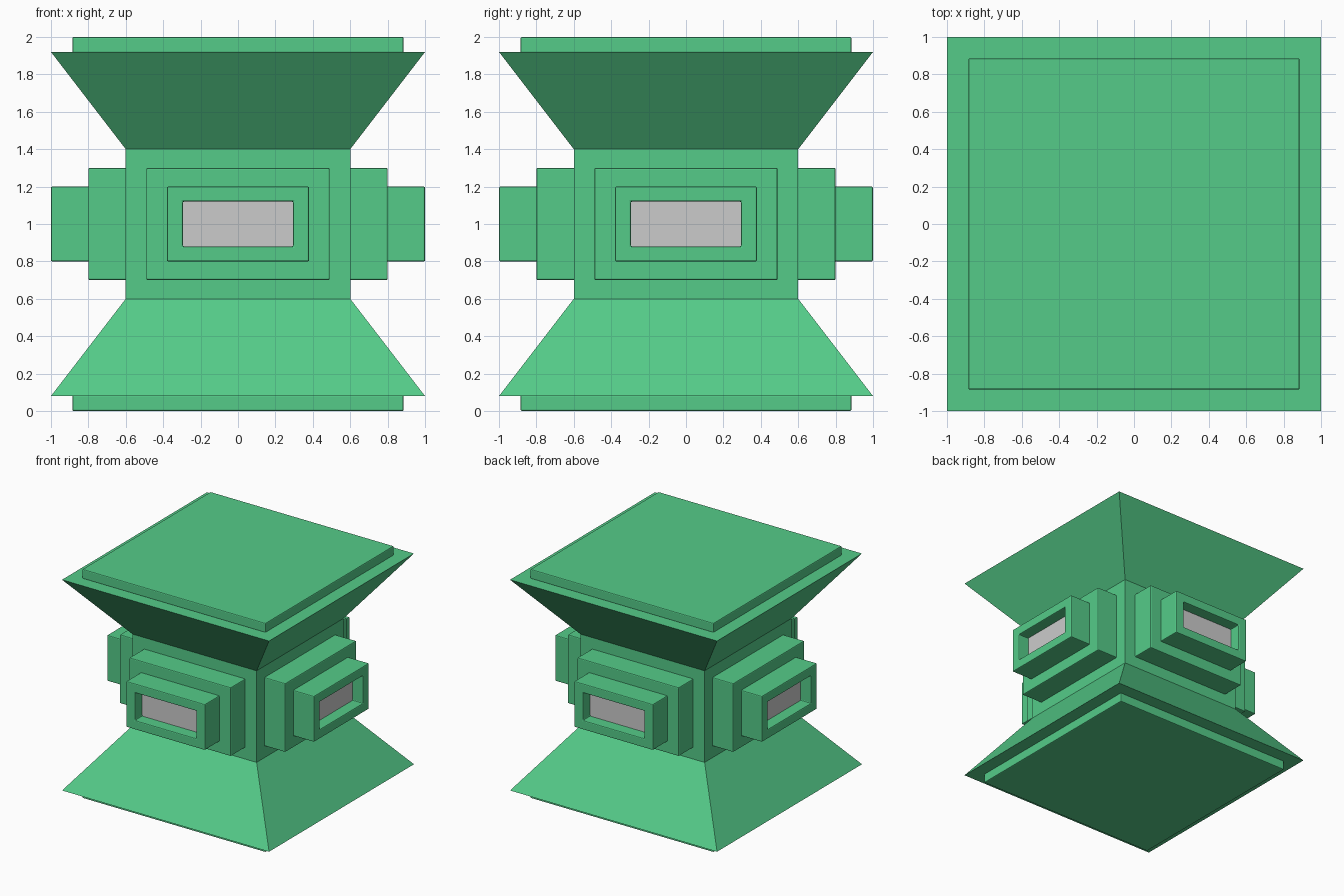
import bpy, bmesh, math
from mathutils import Matrix

if "Cube" in bpy.data.objects:
    bpy.data.objects.remove(bpy.data.objects["Cube"])

green = bpy.data.materials.new("green_paint")
green.diffuse_color = (0.09, 0.60, 0.25, 1)
green.use_nodes = True
green.node_tree.nodes["Principled BSDF"].inputs["Base Color"].default_value = green.diffuse_color


def finish(name, bm, mat=None, bevel=0.0, turn=0):
    """Turn a bmesh into an object, rotated by quarter turns about z."""
    bmesh.ops.rotate(bm, verts=bm.verts, cent=(0, 0, 0),
                     matrix=Matrix.Rotation(turn * math.pi / 2, 3, 'Z'))
    bmesh.ops.recalc_face_normals(bm, faces=bm.faces)
    me = bpy.data.meshes.new(name)
    bm.to_mesh(me)
    bm.free()
    ob = bpy.data.objects.new(name, me)
    bpy.context.collection.objects.link(ob)
    if mat:
        me.materials.append(mat)
    if bevel:
        mod = ob.modifiers.new("edge_bevel", 'BEVEL')
        mod.width = bevel
        mod.segments = 2
        mod.limit_method = 'ANGLE'
    return ob


def box(x, y0, y1, z0, z1):
    """Box centred on x with half width x."""
    bm = bmesh.new()
    bmesh.ops.create_cube(bm, size=1)
    for v in bm.verts:
        v.co = (math.copysign(x, v.co.x), y1 if v.co.y > 0 else y0,
                z1 if v.co.z > 0 else z0)
    return bm


# Hourglass body: square sections lofted upward
bm = bmesh.new()
rings = []
for h, z in [(1.0, 0.08), (0.6, 0.6), (0.6, 1.4), (1.0, 1.92)]:
    rings.append([bm.verts.new((sx * h, sy * h, z))
                  for sx, sy in ((-1, -1), (1, -1), (1, 1), (-1, 1))])
for a, b in zip(rings, rings[1:]):
    for i in range(4):
        j = (i + 1) % 4
        bm.faces.new((a[i], a[j], b[j], b[i]))
bm.faces.new(rings[0])
bm.faces.new(rings[-1])
finish("body", bm, green)

# Plates under and on top of the body
finish("base_plate", box(0.885, -0.885, 0.885, 0.0, 0.085), green, 0.008)
finish("top_plate", box(0.885, -0.885, 0.885, 1.915, 2.0), green, 0.008)

# Stepped port with a recessed window on each of the four sides
for k, side in enumerate(("front", "right", "back", "left")):
    finish(side + "_port_step", box(0.49, -0.8, -0.59, 0.7, 1.3), green, 0.008, k)

    bm = box(0.38, -1.0, -0.79, 0.8, 1.2)
    bm.normal_update()
    face = min(bm.faces, key=lambda f: f.calc_center_median().y)
    bmesh.ops.inset_region(bm, faces=[face], thickness=0.05)
    for v in face.verts:
        v.co.x = math.copysign(0.295, v.co.x)
        v.co.z = 1 + math.copysign(0.12, v.co.z - 1)
    new = bmesh.ops.extrude_discrete_faces(bm, faces=[face])["faces"][0]
    for v in new.verts:
        v.co.y = -0.89
    finish(side + "_port_frame", bm, green, 0.008, k)

    finish(side + "_window", box(0.295, -0.9, -0.885, 0.88, 1.12), None, 0, k)
